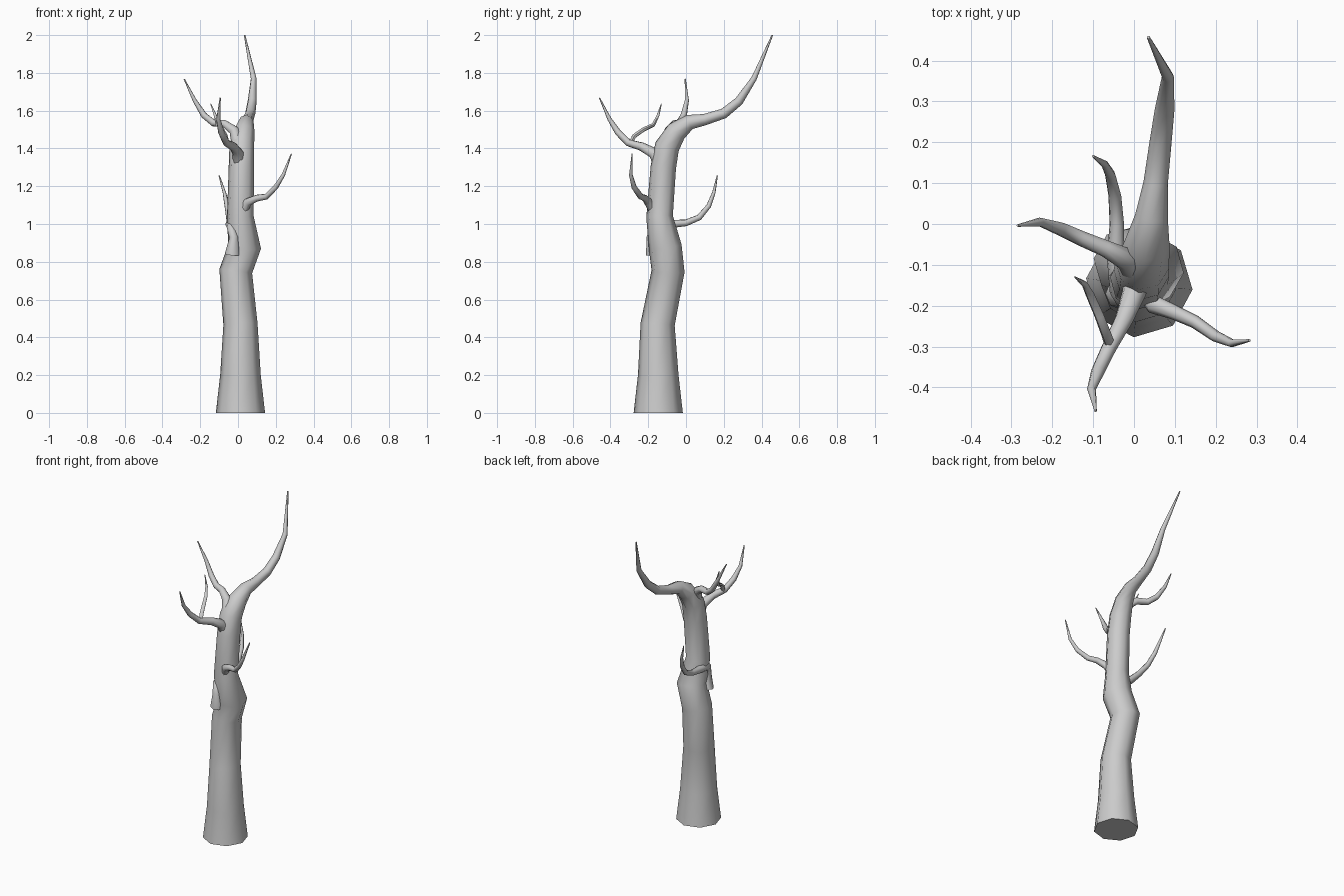
import bpy, bmesh, math
from mathutils import Vector


def limb(name, pts, sides, twist=0.0):
    """Tapered tube through (x, y, z, radius) points, closed at both ends."""
    P = [Vector(p[:3]) for p in pts]
    n = len(P)
    bm = bmesh.new()
    rings, u, prev = [], None, None
    for i in range(n):
        a = (P[i] - P[i - 1]).normalized() if i else Vector()
        b = (P[i + 1] - P[i]).normalized() if i < n - 1 else Vector()
        t = (a + b).normalized()
        if u is None:
            if name == "trunk":
                t = Vector((0, 0, 1))
            ref = Vector((1, 0, 0)) if abs(t.x) < 0.9 else Vector((0, 1, 0))
            u = (ref - t * ref.dot(t)).normalized()
        else:
            u = prev.rotation_difference(t) @ u
            u = (u - t * u.dot(t)).normalized()
        v = t.cross(u)
        prev = t
        ring = []
        for k in range(sides):
            ang = twist + 2 * math.pi * k / sides
            ring.append(bm.verts.new(P[i] + pts[i][3] * (u * math.cos(ang) + v * math.sin(ang))))
        rings.append(ring)
    for r0, r1 in zip(rings, rings[1:]):
        for k in range(sides):
            j = (k + 1) % sides
            bm.faces.new((r0[k], r0[j], r1[j], r1[k]))
    bm.faces.new(rings[0][::-1])
    bm.faces.new(rings[-1])
    me = bpy.data.meshes.new(name)
    bm.to_mesh(me)
    bm.free()
    ob = bpy.data.objects.new(name, me)
    bpy.context.collection.objects.link(ob)
    bpy.context.view_layer.objects.active = ob
    ob.select_set(True)
    bpy.ops.object.shade_smooth_by_angle(angle=math.radians(60))
    ob.select_set(False)


# Trunk, bending over into the long top limb
limb("trunk", [
    (0.013, -0.147, 0, 0.131), (0.013, -0.147, 0.2, 0.108), (0.013, -0.15, 0.47, 0.091),
    (-0.012, -0.095, 0.75, 0.088), (0.035, -0.11, 0.88, 0.088), (0.012, -0.14, 1.04, 0.071),
    (0.018, -0.12, 1.3, 0.068), (0.02, -0.1, 1.41, 0.066), (0.032, -0.05, 1.49, 0.056),
    (0.043, 0.02, 1.54, 0.04), (0.053, 0.1, 1.553, 0.03), (0.065, 0.2, 1.585, 0.027),
    (0.075, 0.28, 1.65, 0.024), (0.083, 0.36, 1.77, 0.015), (0.035, 0.457, 2.0, 0.004)],
    8, math.radians(-6))

# Upper left branch
limb("upper_left_branch", [
    (0.0, -0.11, 1.42, 0.034), (-0.02, -0.085, 1.495, 0.028), (-0.07, -0.06, 1.53, 0.021),
    (-0.13, -0.035, 1.535, 0.019), (-0.18, -0.012, 1.575, 0.017), (-0.23, 0.005, 1.655, 0.011),
    (-0.285, -0.004, 1.768, 0.003)], 8)

# Front branch and its twig
limb("front_branch", [
    (0.005, -0.13, 1.3, 0.034), (0.0, -0.17, 1.375, 0.03), (-0.025, -0.235, 1.41, 0.023),
    (-0.062, -0.305, 1.43, 0.019), (-0.088, -0.36, 1.485, 0.017), (-0.104, -0.405, 1.555, 0.011),
    (-0.094, -0.458, 1.668, 0.003)], 8)
limb("front_twig", [
    (-0.06, -0.295, 1.42, 0.013), (-0.066, -0.275, 1.465, 0.013), (-0.085, -0.225, 1.5, 0.012),
    (-0.108, -0.172, 1.525, 0.011), (-0.12, -0.148, 1.575, 0.008), (-0.145, -0.13, 1.638, 0.002)], 6)

# Right branch
limb("right_branch", [
    (0.03, -0.165, 1.06, 0.026), (0.05, -0.198, 1.115, 0.023), (0.1, -0.217, 1.137, 0.018),
    (0.15, -0.24, 1.145, 0.016), (0.2, -0.275, 1.195, 0.014), (0.24, -0.292, 1.26, 0.01),
    (0.283, -0.285, 1.372, 0.003)], 8)

# Back branch, rooted on the front left and wrapping round the trunk
limb("back_branch", [
    (-0.028, -0.17, 0.84, 0.042), (-0.022, -0.185, 0.93, 0.024), (-0.038, -0.165, 0.985, 0.022),
    (-0.045, -0.08, 1.0, 0.022), (-0.042, 0.0, 1.006, 0.018), (-0.047, 0.07, 1.035, 0.016),
    (-0.058, 0.12, 1.095, 0.013), (-0.072, 0.147, 1.165, 0.009), (-0.1, 0.166, 1.257, 0.003)], 8)
